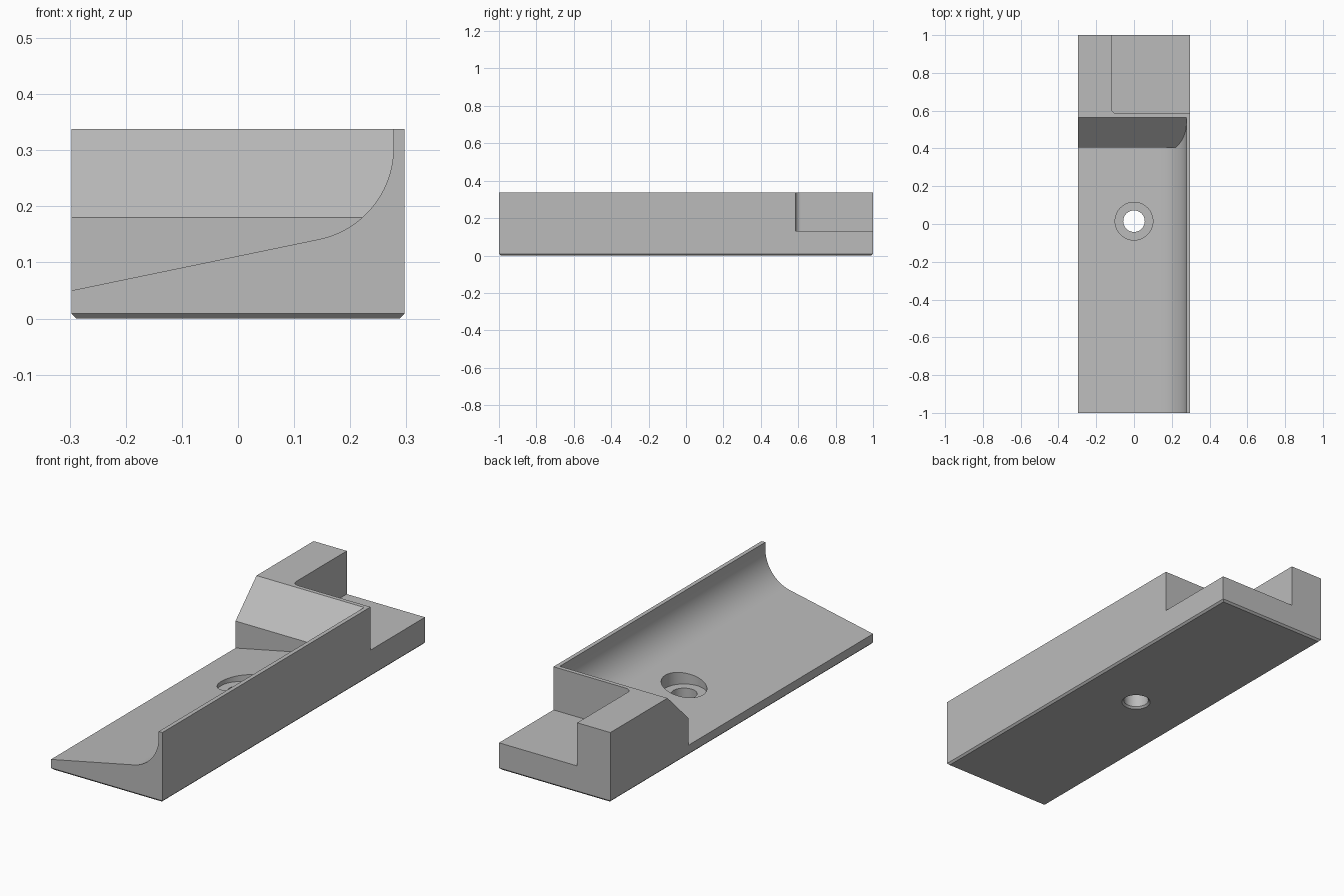
import bpy, bmesh
from math import sin, cos, pi, atan2, radians
from mathutils import Vector

if "Cube" in bpy.data.objects:
    bpy.data.objects.remove(bpy.data.objects["Cube"], do_unlink=True)

HALF_W, HEIGHT, CHAMFER = 0.297, 0.338, 0.009

grey = bpy.data.materials.new("plain grey")
grey.use_nodes = True
colour = (0.5, 0.5, 0.5, 1)
grey.diffuse_color = colour
grey.node_tree.nodes["Principled BSDF"].inputs["Base Color"].default_value = colour


def add_object(name, bm):
    bmesh.ops.recalc_face_normals(bm, faces=bm.faces)
    mesh = bpy.data.meshes.new(name)
    bm.to_mesh(mesh)
    bm.free()
    mesh.materials.append(grey)
    obj = bpy.data.objects.new(name, mesh)
    bpy.context.collection.objects.link(obj)
    return obj


def prism(name, points, place, start, end):
    """Extrude a closed 2D outline; place maps (a, b, depth) to a position."""
    bm = bmesh.new()
    face = bm.faces.new([bm.verts.new(place(a, b, start)) for a, b in points])
    moved = bmesh.ops.extrude_face_region(bm, geom=[face])["geom"]
    shift = Vector(place(0, 0, end)) - Vector(place(0, 0, start))
    bmesh.ops.translate(bm, vec=shift, verts=[v for v in moved if isinstance(v, bmesh.types.BMVert)])
    return add_object(name, bm)


def arc(cx, cy, r, a0, a1, n):
    return [(cx + r * cos(a0 + (a1 - a0) * i / n), cy + r * sin(a0 + (a1 - a0) * i / n))
            for i in range(n + 1)]


def lathe(name, profile, centre, steps=64):
    """Stack rings of (radius, z) into a closed turned solid."""
    bm = bmesh.new()
    rings = [[bm.verts.new((x, y, z)) for x, y in arc(*centre, r, 0, 2 * pi, steps)[:-1]]
             for r, z in profile]
    for low, high in zip(rings, rings[1:]):
        for i in range(steps):
            j = (i + 1) % steps
            bm.faces.new((low[i], low[j], high[j], high[i]))
    bm.faces.new(rings[0])
    bm.faces.new(rings[-1])
    return add_object(name, bm)


def combine(obj, tool, operation):
    mod = obj.modifiers.new(operation.lower(), 'BOOLEAN')
    mod.operation, mod.object, mod.solver = operation, tool, 'EXACT'
    bpy.context.view_layer.objects.active = obj
    bpy.ops.object.modifier_apply(modifier=mod.name)
    bpy.data.objects.remove(tool, do_unlink=True)


# Main block with a chamfered bottom edge
bm = bmesh.new()
bmesh.ops.create_cube(bm, size=1)
for v in bm.verts:
    v.co = (v.co.x * 2 * HALF_W, v.co.y * 2, (v.co.z + 0.5) * HEIGHT)
bottom = [e for e in bm.edges if all(v.co.z < 0.01 for v in e.verts)]
bmesh.ops.bevel(bm, geom=bottom, offset=CHAMFER, segments=1, affect='EDGES')
block = add_object("holder_block", bm)

# Sloping trough with a curved side, ended by a wall and a ramp
slope = 0.208
wall_x, radius = 0.277, 0.166
curve = arc(wall_x - radius, 0.304, radius, atan2(slope, 1) - pi / 2, 0, 24)
outline = [(-0.4, 0.05 - slope * (0.4 - HALF_W))] + curve + [(wall_x, 0.5), (-0.4, 0.5)]
trough = prism("trough_cutter", outline, lambda a, b, d: (a, d, b), -1.2, 0.9)
ramp = [(-1.1, -0.1), (0.405, -0.1), (0.405, 0.18), (0.565, HEIGHT), (0.666, 0.438), (-1.1, 0.438)]
limit = prism("trough_limit", ramp, lambda a, b, d: (d, a, b), -0.6, 0.6)
combine(trough, limit, 'INTERSECT')
combine(block, trough, 'DIFFERENCE')

# Open rear corner pocket with one rounded inner corner
corner = arc(-0.09, 0.615, 0.03, pi, 1.5 * pi, 10)
pocket = prism("pocket_cutter", corner + [(0.4, 0.585), (0.4, 1.1), (-0.12, 1.1)],
               lambda a, b, d: (a, b, d), 0.13, 0.5)
combine(block, pocket, 'DIFFERENCE')

# Counterbored screw hole, eased at the underside
bore = [(0.076, -0.01), (0.057, CHAMFER), (0.057, 0.07), (0.1, 0.07), (0.1, 0.25)]
combine(block, lathe("screw_hole_cutter", bore, (0, 0.015)), 'DIFFERENCE')

# Smooth curves, crisp edges
bpy.ops.object.select_all(action='DESELECT')
block.select_set(True)
bpy.context.view_layer.objects.active = block
bpy.ops.object.shade_smooth_by_angle(angle=radians(25))
weighted = block.modifiers.new("flat face normals", 'WEIGHTED_NORMAL')
weighted.keep_sharp = True
